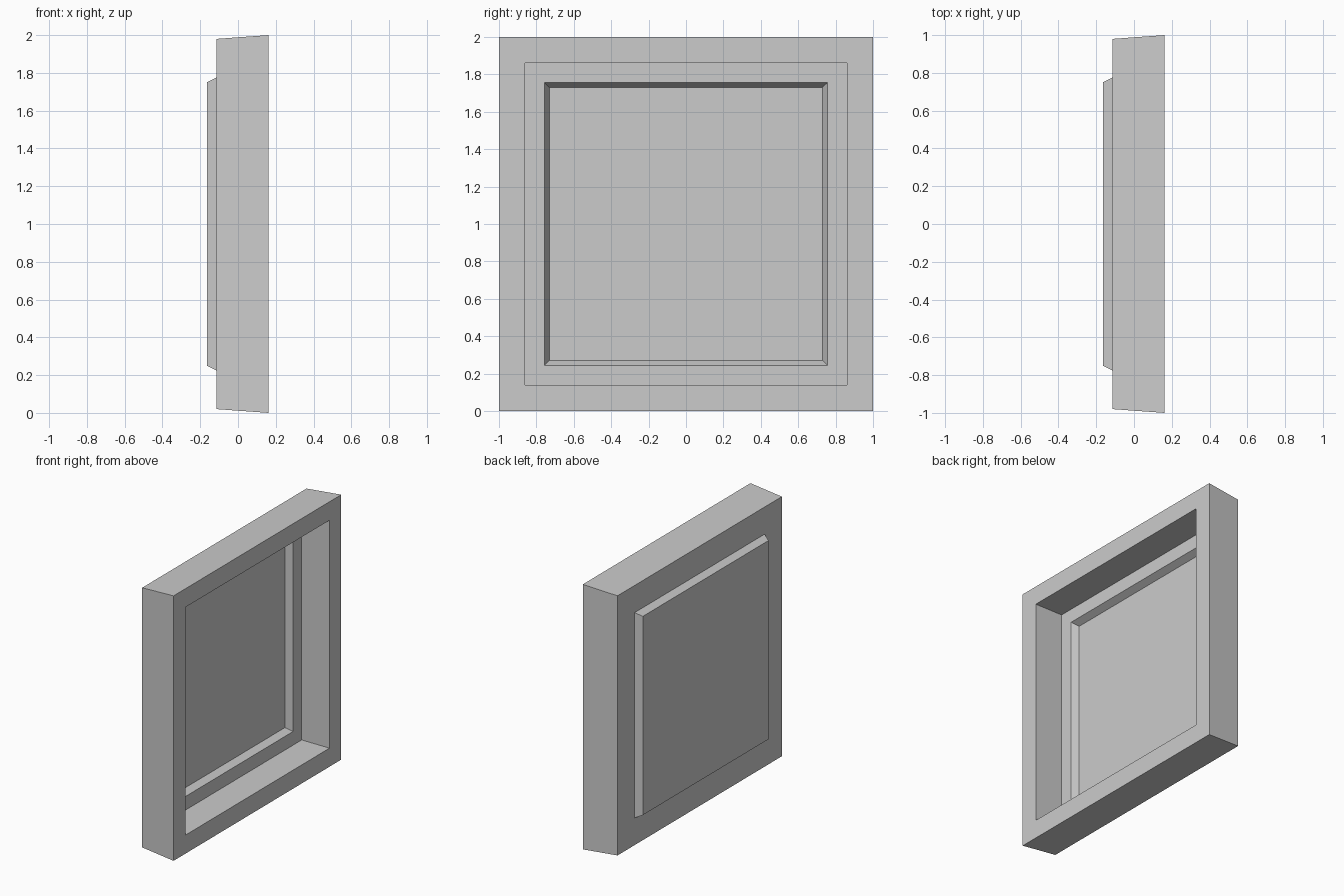
import bpy, bmesh

if "Cube" in bpy.data.objects:
    bpy.data.objects.remove(bpy.data.objects["Cube"])

CENTRE_Z = 1.0


def square_ring(bm, x, half):
    corners = [(-1, -1), (1, -1), (1, 1), (-1, 1)]
    return [bm.verts.new((x, sy * half, CENTRE_Z + sz * half)) for sy, sz in corners]


def loft_squares(name, profile):
    """Join concentric square rings (x, half size) and cap both ends."""
    bm = bmesh.new()
    rings = [square_ring(bm, x, half) for x, half in profile]
    for a, b in zip(rings, rings[1:]):
        for i in range(4):
            j = (i + 1) % 4
            bm.faces.new((a[i], a[j], b[j], b[i]))
    bm.faces.new(rings[0])
    bm.faces.new(rings[-1])
    bmesh.ops.recalc_face_normals(bm, faces=bm.faces)
    mesh = bpy.data.meshes.new(name)
    bm.to_mesh(mesh)
    bm.free()
    obj = bpy.data.objects.new(name, mesh)
    bpy.context.collection.objects.link(obj)
    return obj


# Square tray panel: from the raised back, around the rim, into the recess
loft_squares("recessed_panel", [
    (-0.164, 0.75),    # raised back plate
    (-0.114, 0.775),   # foot of the back bevel
    (-0.114, 0.98),    # rear edge of the frame
    (0.162, 1.0),      # front edge of the frame
    (0.162, 0.86),     # opening
    (-0.07, 0.86),     # inner ledge
    (-0.07, 0.757),    # top of the inner bevel
    (-0.12, 0.731),    # recess floor
])
